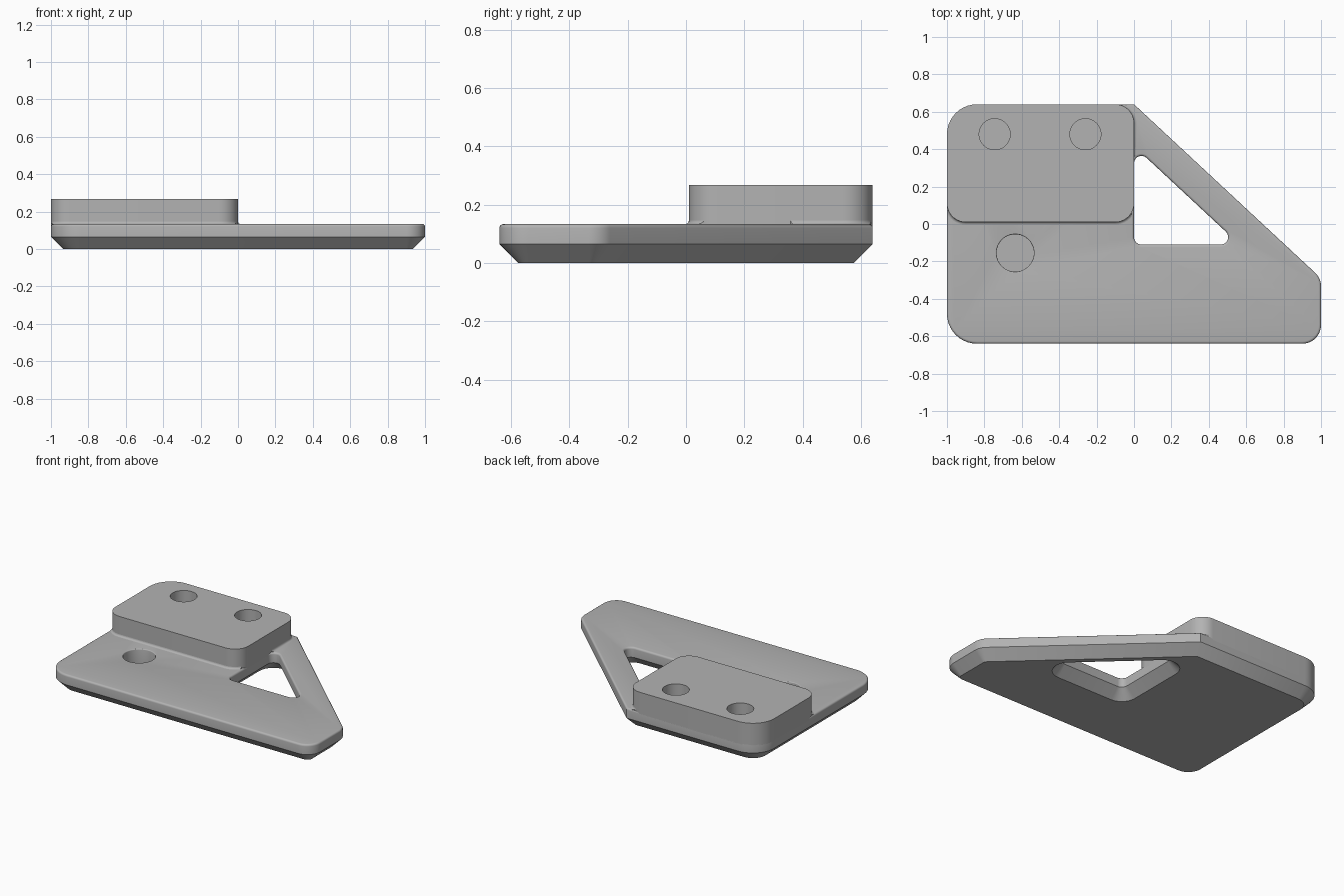
import bpy, bmesh, math
from mathutils import Vector

if "Cube" in bpy.data.objects:
    bpy.data.objects.remove(bpy.data.objects["Cube"])

grey = bpy.data.materials.new("plain grey")
grey.use_nodes = True
grey.diffuse_color = (0.45, 0.45, 0.45, 1)
grey.node_tree.nodes["Principled BSDF"].inputs["Base Color"].default_value = grey.diffuse_color

TOP, CHAMFER, SOFT, BLOCK_TOP = 0.133, 0.065, 0.013, 0.267
STEPS = 10

# Convex outlines, counter-clockwise: x, y, corner radius
PLATE = [(-1, -0.64, 0.16), (1, -0.64, 0.1), (1, -0.29, 0.1), (0, 0.64, 0), (-1, 0.64, 0.16)]
WINDOW = [(0, -0.11, 0.04), (0.565, -0.11, 0.04), (0, 0.416, 0.04)]
BLOCK = [(-1, 0.01, 0.1), (0, 0.01, 0.1), (0, 0.64, 0.1), (-1, 0.64, 0.16)]


def rounded(outline, inset):
    """Rounded polygon moved inwards by inset (outwards if negative)."""
    points = []
    for i, (x, y, r) in enumerate(outline):
        p = Vector((x, y))
        a = (p - Vector(outline[i - 1][:2])).normalized()
        b = (Vector(outline[(i + 1) % len(outline)][:2]) - p).normalized()
        na, nb = Vector((-a.y, a.x)), Vector((-b.y, b.x))
        miter = (na + nb) / (1 + na.dot(nb))
        if r == 0:
            points.append(p + miter * inset)
            continue
        centre, radius = p + miter * r, r - inset
        start, turn = math.atan2(-na.y, -na.x), a.angle(b)
        for k in range(STEPS + 1):
            t = start + turn * k / STEPS
            points.append(centre + radius * Vector((math.cos(t), math.sin(t))))
    return points


def circle(x, y, radius):
    """Outline function of a circle, with inset as for rounded()."""
    return lambda inset: [Vector((x, y)) + (radius - inset) * Vector((math.cos(t), math.sin(t)))
                          for t in (math.tau * k / 48 for k in range(48))]


def shape(outline):
    return lambda inset: rounded(outline, inset)


def loft(name, outline, layers):
    """Closed solid through (height, inset) layers of one outline."""
    bm = bmesh.new()
    rings = [[bm.verts.new((p.x, p.y, z)) for p in outline(d)] for z, d in layers]
    n = len(rings[0])
    for low, high in zip(rings, rings[1:]):
        for i in range(n):
            j = (i + 1) % n
            bm.faces.new((low[i], low[j], high[j], high[i]))
    bm.faces.new(rings[0][::-1])
    bm.faces.new(rings[-1])
    mesh = bpy.data.meshes.new(name)
    bm.to_mesh(mesh)
    bm.free()
    mesh.materials.append(grey)
    ob = bpy.data.objects.new(name, mesh)
    bpy.context.collection.objects.link(ob)
    return ob


def combine(ob, cutter, operation="DIFFERENCE"):
    cutter.hide_render = True
    mod = ob.modifiers.new("cut", "BOOLEAN")
    mod.operation, mod.object, mod.solver = operation, cutter, "EXACT"
    bpy.context.view_layer.objects.active = ob
    bpy.ops.object.modifier_apply(modifier=mod.name)


def soft_edge(radius, sign):
    """Quarter-round layers ending at the plate's top."""
    angles = [math.pi / 2 * k / 4 for k in range(5)]
    return [(TOP - radius + radius * math.sin(t), sign * radius * (1 - math.cos(t))) for t in angles]


# Base plate: chamfered below, softened above
plate = loft("base_plate", shape(PLATE), [(0, CHAMFER), (CHAMFER, 0)] + soft_edge(SOFT, 1))

# Triangular window, flaring out at both faces
window = loft("window_cutter", shape(WINDOW),
              [(-0.02, -CHAMFER - 0.02), (CHAMFER, 0)] + soft_edge(SOFT, -1) + [(0.2, -SOFT)])
combine(plate, window)

# Round recess in the plate
recess = loft("recess_cutter", circle(-0.635, -0.155, 0.1),
              [(0.033, 0)] + soft_edge(0.006, -1) + [(0.2, -0.006)])
combine(plate, recess)

# Raised block with two round recesses
block = loft("raised_block", shape(BLOCK), [(0.115, 0), (BLOCK_TOP, 0)])
holes = [loft("hole_cutter", circle(x, 0.48, 0.083), [(0.165, 0), (0.3, 0)]) for x in (-0.745, -0.26)]
for hole in holes:
    combine(block, hole)

# Concave fillet where the block meets the plate, kept within the plate
arc = [math.pi / 2 * k / 4 for k in range(5)]
fillet = loft("block_fillet", shape(BLOCK), [(0.125, -SOFT)] +
              [(TOP + SOFT * (1 - math.cos(t)), -SOFT * (1 - math.sin(t))) for t in arc])
bounds = loft("bounds_cutter", shape(PLATE), [(0.05, 0.005), (0.2, 0.005)])
combine(fillet, bounds, "INTERSECT")
combine(fillet, window)

for cutter in [window, recess, bounds] + holes:
    bpy.data.objects.remove(cutter)

# Smooth the round walls, keep the corners crisp
for ob in (plate, block, fillet):
    bpy.ops.object.select_all(action="DESELECT")
    ob.select_set(True)
    bpy.context.view_layer.objects.active = ob
    bpy.ops.object.shade_smooth_by_angle(angle=math.radians(30))
